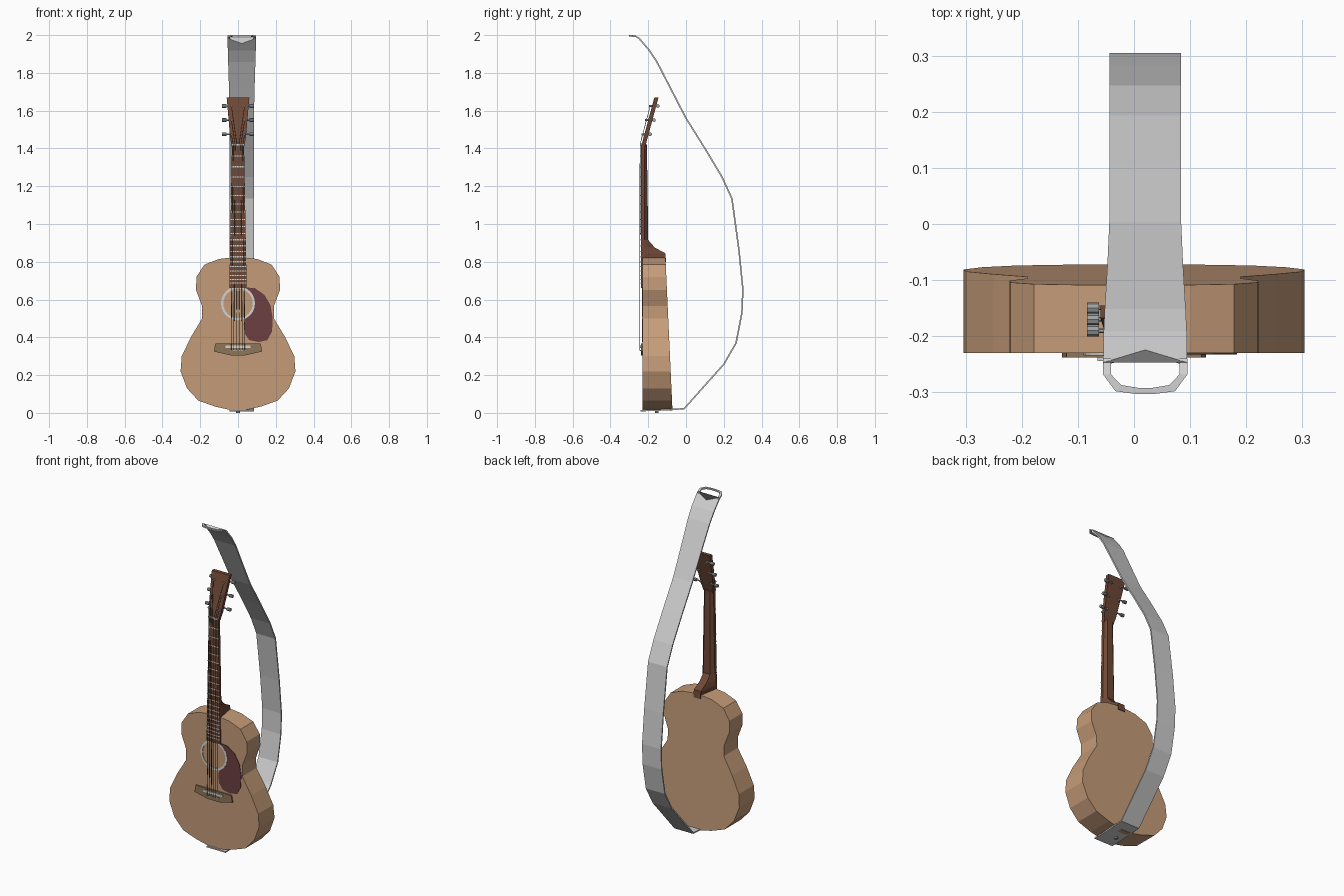
import bpy, bmesh, math
from mathutils import Vector

cube = bpy.data.objects.get("Cube")
if cube:
    bpy.data.objects.remove(cube, do_unlink=True)


def material(name, r, g, b):
    m = bpy.data.materials.new(name)
    m.use_nodes = True
    m.diffuse_color = (r, g, b, 1)
    m.node_tree.nodes["Principled BSDF"].inputs["Base Color"].default_value = (r, g, b, 1)
    return m


TAN = material("tan wood", 0.56, 0.33, 0.19)
BROWN = material("brown wood", 0.16, 0.065, 0.037)
OLIVE = material("bridge wood", 0.27, 0.18, 0.10)
RED = material("dark red", 0.15, 0.05, 0.055)
GREY = material("strap grey", 0.62, 0.62, 0.62)
METAL = material("metal", 0.35, 0.36, 0.37)
WHITE = material("off white", 0.65, 0.65, 0.63)
STEEL = material("string bronze", 0.12, 0.08, 0.05)


def finish(name, bm, mat):
    bmesh.ops.recalc_face_normals(bm, faces=bm.faces)
    mesh = bpy.data.meshes.new(name)
    bm.to_mesh(mesh)
    bm.free()
    mesh.materials.append(mat)
    ob = bpy.data.objects.new(name, mesh)
    bpy.context.collection.objects.link(ob)
    return ob


def loft(name, sections, mat, cyclic=False):
    """Skin a row of equal-length point loops; cap the ends unless cyclic."""
    bm = bmesh.new()
    rings = [[bm.verts.new(p) for p in s] for s in sections]
    pairs = list(zip(rings, rings[1:]))
    if cyclic:
        pairs.append((rings[-1], rings[0]))
    else:
        bm.faces.new(rings[0])
        bm.faces.new(rings[-1])
    for a, b in pairs:
        for i in range(len(a)):
            j = (i + 1) % len(a)
            bm.faces.new((a[i], a[j], b[j], b[i]))
    return finish(name, bm, mat)


def plate(name, outline, front, back, mat):
    """Extrude an x-z outline; front and back give y as a function of z."""
    return loft(name, [[(x, f(z), z) for x, z in outline] for f in (front, back)], mat)


def rod(name, a, b, radius, mat, sides=6):
    a, b = Vector(a), Vector(b)
    turn = (b - a).to_track_quat('Z', 'Y')
    circle = [turn @ Vector((radius * math.cos(t), radius * math.sin(t), 0))
              for t in (math.tau * i / sides for i in range(sides))]
    return loft(name, [[e + c for c in circle] for e in (a, b)], mat)


def box(name, x, y, z, mat):
    return loft(name, [[(x[0], y[0], h), (x[1], y[0], h), (x[1], y[1], h), (x[0], y[1], h)]
                       for h in z], mat)


def mirrored(half):
    return half + [(-x, z) for x, z in reversed(half)]


FACE = -0.23
NUT, SADDLE = 1.42, 0.35

# Body with a back that slopes in towards the top
body_half = [(0.03, 0.013), (0.12, 0.033), (0.21, 0.065), (0.27, 0.13), (0.304, 0.22), (0.298, 0.3),
             (0.25, 0.4), (0.19, 0.5), (0.19, 0.565), (0.222, 0.65), (0.22, 0.72), (0.178, 0.785),
             (0.1, 0.815), (0.04, 0.822)]
plate("body", mirrored(body_half), lambda z: FACE, lambda z: -0.071 - 0.046 * z, TAN)

# Sound hole ring
steps = 24
ring = []
for i in range(steps):
    t = math.tau * i / steps
    ring.append([(r * math.cos(t), y, 0.58 + r * math.sin(t))
                 for r, y in ((0.078, FACE), (0.09, FACE), (0.09, FACE - 0.004), (0.078, FACE - 0.004))])
loft("sound_hole_ring", ring, WHITE, cyclic=True)

# Pickguard, hugging the ring on its inner edge
guard = [(0.03, 0.665), (0.09, 0.66), (0.14, 0.625), (0.172, 0.57), (0.184, 0.5), (0.18, 0.43),
         (0.155, 0.385), (0.11, 0.375), (0.06, 0.385), (0.035, 0.42), (0.03, 0.47)]
guard += [(0.091 * math.cos(a), 0.58 + 0.091 * math.sin(a))
          for a in (math.radians(d) for d in range(-65, 66, 26))]
plate("pickguard", guard, lambda z: FACE - 0.003, lambda z: FACE, RED)

# Bridge and saddle
plate("bridge", mirrored([(0.04, 0.305), (0.128, 0.325), (0.12, 0.367)]),
      lambda z: FACE - 0.008, lambda z: FACE, OLIVE)
box("saddle", (-0.065, 0.065), (FACE - 0.014, FACE), (SADDLE - 0.006, SADDLE + 0.006), WHITE)


# Neck with heel: bevelled cross-sections going up
def neck_width(z):
    return 0.046 - 0.014 * (z - 0.66) / (NUT - 0.66)


neck = []
for z, back in ((0.8, -0.105), (0.845, -0.11), (0.875, -0.165), (0.915, -0.2), (NUT, -0.207)):
    w = neck_width(z)
    neck.append([(-w, FACE, z), (w, FACE, z), (w, FACE + 0.01, z), (w * 0.55, back, z),
                 (-w * 0.55, back, z), (-w, FACE + 0.01, z)])
loft("neck", neck, BROWN)

# Fretboard, nut and frets
TOP = FACE - 0.008
low, high = neck_width(0.66), neck_width(NUT)
plate("fretboard", [(-low, 0.66), (low, 0.66), (high, NUT), (-high, NUT)],
      lambda z: TOP, lambda z: FACE, BROWN)
box("nut", (-high, high), (TOP - 0.004, FACE), (NUT - 0.004, NUT + 0.006), WHITE)
for n in range(1, 21):
    z = SADDLE + (NUT - SADDLE) * 2 ** (-n / 12)
    w = neck_width(z)
    box(f"fret_{n}", (-w, w), (TOP - 0.002, TOP), (z - 0.003, z + 0.003), WHITE)


# Headstock leaning back
def head_front(z):
    return FACE - 0.005 + 0.27 * (z - NUT)


def head_back(z):
    return head_front(z) + 0.022


plate("headstock", mirrored([(0.033, NUT - 0.01), (0.042, 1.46), (0.06, 1.67)]),
      head_front, head_back, BROWN)

# Tuners: post, shaft and button on both sides, with the strings running to the posts
for side, word in ((-1, "right"), (1, "left")):
    for i, z in enumerate((1.475, 1.55, 1.625)):
        x = side * 0.035
        y = head_back(z) + 0.008
        rod(f"{word}_tuner_post_{i}", (x, head_front(z) - 0.016, z), (x, y + 0.006, z), 0.006, METAL)
        rod(f"{word}_tuner_shaft_{i}", (x, y, z), (side * 0.068, y, z), 0.004, METAL)
        rod(f"{word}_tuner_button_{i}", (side * 0.062, y, z), (side * 0.084, y, z), 0.01, METAL, 8)
        lane = side * (0.026 - 0.01 * i)
        nut_point = (lane, TOP - 0.005, NUT)
        rod(f"{word}_string_{i}", (lane * 1.4, FACE - 0.015, SADDLE - 0.02), nut_point, 0.0017, STEEL, 4)
        rod(f"{word}_head_string_{i}", nut_point, (x, head_front(z) - 0.01, z), 0.0015, STEEL, 4)
        rod(f"{word}_bridge_pin_{i}", (lane * 1.4, FACE, SADDLE - 0.02),
            (lane * 1.4, FACE - 0.014, SADDLE - 0.02), 0.004, WHITE)

# Strap: a ribbon following a side profile, wider and notched at the top
MID = 0.02
path = [Vector(p) for p in (
    (-0.24, 0.012), (-0.155, 0.014), (-0.01, 0.022), (0.095, 0.14), (0.2, 0.257), (0.265, 0.37),
    (0.296, 0.53), (0.301, 0.655), (0.28, 0.865), (0.243, 1.135), (0.19, 1.25), (0.1, 1.4), (0, 1.56),
    (-0.08, 1.715), (-0.155, 1.86), (-0.195, 1.92), (-0.25, 1.985))]
strap = []
for i, p in enumerate(path):
    along = (path[min(i + 1, len(path) - 1)] - path[max(i - 1, 0)]).normalized()
    across = Vector((-along.y, along.x)) * 0.004
    w = 0.064 + 0.011 * min(1, max(0, (p.y - 1.6) / 0.35))
    notch = along * (0.035 if i == len(path) - 1 else 0)
    row = []
    for s, order in ((1, (-1, 0, 1)), (-1, (1, 0, -1))):
        for k in order:
            q = p + across * s - (notch if k == 0 else notch * 0)
            row.append((MID + k * w, q.x, q.y))
    strap.append(row)
loft("strap", strap, GREY)

# Open loop at the strap's top end
loop_half = [(0.071, -0.24, 1.978), (0.071, -0.268, 1.994), (0.05, -0.295, 1.996), (0.015, -0.3, 1.996)]
loop = loop_half + [(-x, y, z) for x, y, z in reversed(loop_half)]
sections = []
for x, y, z in loop:
    inner = (x * 0.86, y + (0.008 if y < -0.28 else 0))
    outer = (x * 1.06, y - (0.003 if y < -0.28 else 0))
    sections.append([(MID + a, b, z + h) for (a, b), h in
                     ((inner, -0.004), (outer, -0.004), (outer, 0.004), (inner, 0.004))])
loft("strap_loop", sections, GREY)

# Strap button under the body
rod("strap_button", (0, -0.155, 0), (0, -0.155, 0.02), 0.01, METAL, 8)
